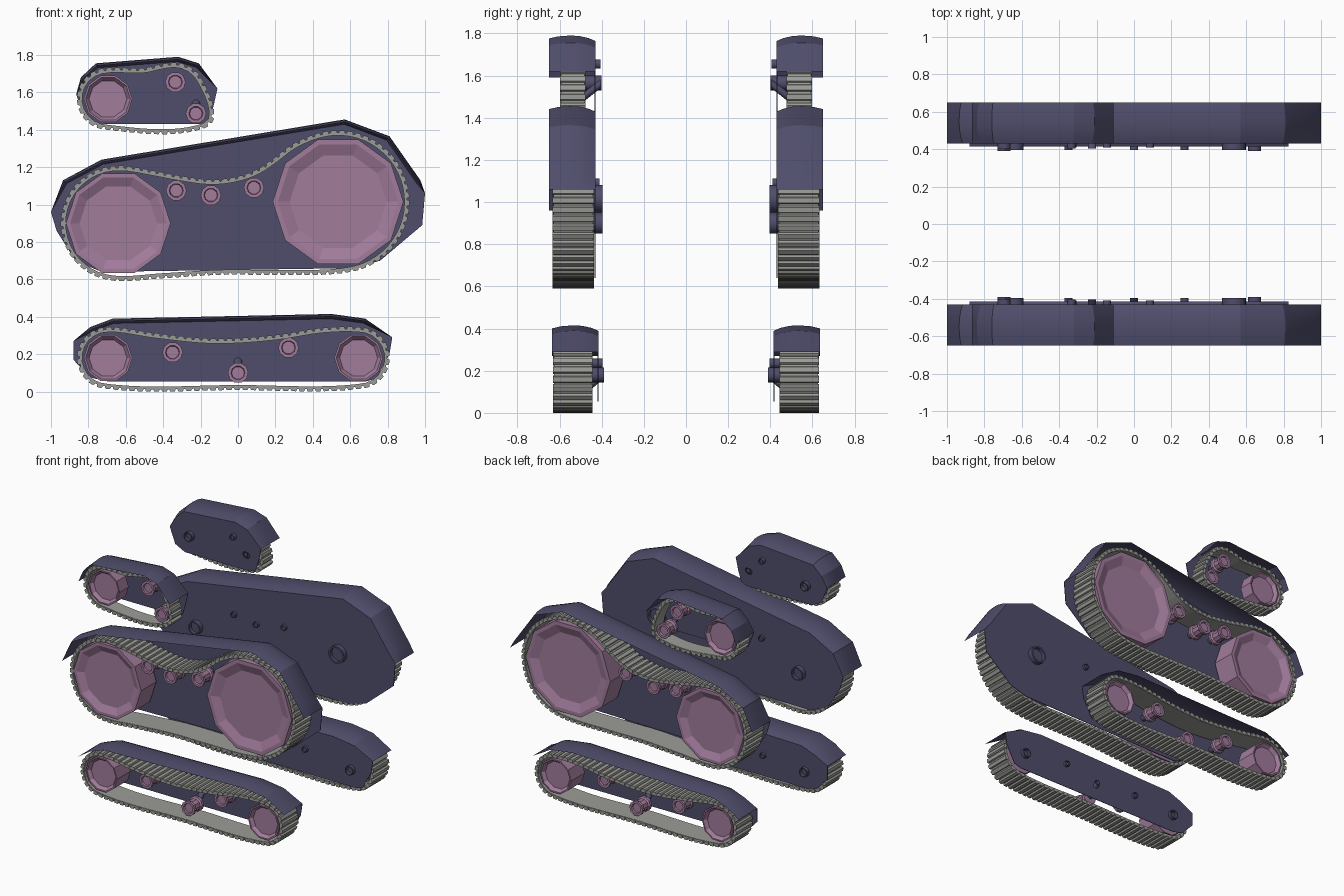
import bpy, bmesh, math
from mathutils import Vector

if "Cube" in bpy.data.objects:
    bpy.data.objects.remove(bpy.data.objects["Cube"])


def material(name, rgb):
    m = bpy.data.materials.new(name)
    m.diffuse_color = (*rgb, 1)
    m.use_nodes = True
    m.node_tree.nodes["Principled BSDF"].inputs["Base Color"].default_value = m.diffuse_color
    return m


BLUE = material("slate_blue", (0.078, 0.074, 0.145))
PINK = material("dusty_mauve", (0.36, 0.20, 0.33))
GREY = material("track_grey", (0.33, 0.33, 0.31))


def finish(name, bm, mat, smooth=None):
    """Turn a bmesh into an object mirrored to the other side of the vehicle."""
    bmesh.ops.recalc_face_normals(bm, faces=bm.faces[:])
    me = bpy.data.meshes.new(name)
    bm.to_mesh(me)
    bm.free()
    me.materials.append(mat)
    ob = bpy.data.objects.new(name, me)
    bpy.context.collection.objects.link(ob)
    if smooth:
        bpy.ops.object.select_all(action='DESELECT')
        ob.select_set(True)
        bpy.context.view_layer.objects.active = ob
        bpy.ops.object.shade_smooth_by_angle(angle=math.radians(smooth))
    mod = ob.modifiers.new("other_side", 'MIRROR')
    mod.use_axis = (False, True, False)
    mod.use_mirror_merge = False
    return ob


def lathe(bm, x, z, profile, sides):
    """Spin (radius, depth) points about a sideways axis through x, z."""
    rings = []
    for r, d in profile:
        if r == 0:
            rings.append([bm.verts.new((x, -d, z))] * sides)
        else:
            rings.append([bm.verts.new((x + r * math.cos(2 * math.pi * i / sides), -d,
                                        z + r * math.sin(2 * math.pi * i / sides)))
                          for i in range(sides)])
    for a, b in zip(rings, rings[1:]):
        for i in range(sides):
            j = (i + 1) % sides
            quad = list(dict.fromkeys((a[i], a[j], b[j], b[i])))
            bm.faces.new(quad)


def arc(cx, cz, r, a0, a1, n):
    angles = [math.radians(a0 + (a1 - a0) * i / n) for i in range(n + 1)]
    return [(cx + r * math.cos(a), cz + r * math.sin(a)) for a in angles]


def smooth_loop(pts, pitch):
    """Round a closed path and resample it evenly, one point per track link."""
    p = [Vector(q) for q in pts]
    n = len(p)
    tan = [((p[i] - p[i - 1]).normalized() + (p[(i + 1) % n] - p[i]).normalized()).normalized()
           for i in range(n)]
    fine = []
    for i in range(n):
        a, b = p[i], p[(i + 1) % n]
        k = (b - a).length
        for s in range(30):
            t = s / 30
            fine.append((2*t**3 - 3*t*t + 1) * a + (t**3 - 2*t*t + t) * k * tan[i]
                        + (3*t*t - 2*t**3) * b + (t**3 - t*t) * k * tan[(i + 1) % n])
    fine.append(fine[0])
    total = sum((b - a).length for a, b in zip(fine, fine[1:]))
    count = round(total / pitch)
    step, out, walked = total / count, [], 0.0
    for a, b in zip(fine, fine[1:]):
        length = (b - a).length
        while len(out) < count and len(out) * step <= walked + length:
            out.append(a.lerp(b, (len(out) * step - walked) / length))
        walked += length
    return out


def prism(bm, section, d0, d1):
    """Extrude an x, z section sideways."""
    a = [bm.verts.new((x, -d0, z)) for x, z in section]
    b = [bm.verts.new((x, -d1, z)) for x, z in section]
    bm.faces.new(a)
    bm.faces.new(b)
    for i in range(len(a)):
        j = (i + 1) % len(a)
        bm.faces.new((a[i], a[j], b[j], b[i]))


def track(name, path, d0, d1, pitch=0.043):
    pts = smooth_loop(path, pitch)
    n = len(pts)
    tans = [(pts[(i + 1) % n] - pts[i - 1]).normalized() for i in range(n)]
    nors = [Vector((-t.y, t.x)) for t in tans]
    bm = bmesh.new()
    # continuous belt
    rings = []
    for c, o in zip(pts, nors):
        rings.append([bm.verts.new((q.x, -d, q.y)) for q, d in
                      ((c - o * .011, d0 + .004), (c - o * .011, d1 - .004),
                       (c + o * .004, d1 - .004), (c + o * .004, d0 + .004))])
    for i in range(n):
        a, b = rings[i], rings[(i + 1) % n]
        for k in range(4):
            bm.faces.new((a[k], a[(k + 1) % 4], b[(k + 1) % 4], b[k]))
    # tread pads
    for c, t, o in zip(pts, tans, nors):
        w, v = t * pitch * .38, t * pitch * .28
        prism(bm, (c - w - o * .009, c + w - o * .009, c + w + o * .007,
                   c + v + o * .016, c - v + o * .016, c - w + o * .007), d0, d1)
    finish(name, bm, GREY)


def housing(name, top, bottom, d0, d1):
    """Side plate with an arched mudguard running over the top."""
    pts = [Vector(q) for q in top]

    def inset(amount):
        res = []
        for i, q in enumerate(pts):
            if 0 < i < len(pts) - 1:
                t = ((q - pts[i - 1]).normalized() + (pts[i + 1] - q).normalized()).normalized()
                q = q + Vector((t.y, -t.x)) * amount
            res.append(q)
        return res

    bm = bmesh.new()
    w = d1 - d0
    rows = [[bm.verts.new((q.x, -(d0 + w * f), q.y)) for q in inset(a)]
            for f, a in ((0, .026), (.15, .012), (.35, .002), (.55, 0), (.8, .004), (1, .014))]
    for a, b in zip(rows, rows[1:]):
        for i in range(len(pts) - 1):
            bm.faces.new((a[i], a[i + 1], b[i + 1], b[i]))
    finish(name + "_mudguard", bm, BLUE, 20)
    bm = bmesh.new()
    prism(bm, inset(.026) + [Vector(q) for q in bottom], d0, d0 + .004)
    finish(name + "_side_plate", bm, BLUE)


def wheel(name, x, z, r, hub, d0, d1, plate, dish=.74):
    bm = bmesh.new()
    lathe(bm, x, z, ((0, d0), (r, d0), (r, d1), (r * .92, d1),
                     (r * dish, d1 - .025), (0, d1 - .025)), 10)
    finish(name, bm, PINK)
    # hollow axle end poking through the plate
    bm = bmesh.new()
    e = plate - .035
    lathe(bm, x, z, ((0, e + .025), (hub * .8, e + .025), (hub * .8, e),
                     (hub, e), (hub, d0 + .01)), 16)
    finish(name + "_axle", bm, BLUE, 40)


def roller(name, x, z, d0, d1, plate, lift=0):
    bm = bmesh.new()
    lathe(bm, x, z, ((0, d0), (.055, d0), (.055, d0 + .02), (.045, d0 + .03), (.045, d1 - .03),
                     (.055, d1 - .02), (.055, d1), (.038, d1), (.034, d1 - .012),
                     (0, d1 - .012)), 10)
    finish(name, bm, PINK)
    # axle, slanted when the roller hangs below its mounting
    bm = bmesh.new()
    e = plate - .02
    lathe(bm, x, z, ((0, e + .012), (.017, e + .012), (.017, e), (.022, e), (.022, d0 + .01)), 12)
    for v in bm.verts:
        v.co.z += lift * (d0 + .01 + v.co.y) / (d0 + .01 - e)
    finish(name + "_axle", bm, BLUE, 40)


# main drive unit
housing("main", [(-1, .96), (-.935, 1.13), (-.73, 1.24), (.57, 1.455), (.81, 1.365),
                 (.975, 1.13), (1, 1.06)],
        [(.985, .89), (.76, .7), (.62, .66), (-.73, .64), (-.87, .7), (-.97, .86)], .43, .65)
wheel("main_rear_wheel", -.64, .9, .28, .05, .45, .63, .43)
wheel("main_front_wheel", .535, 1.015, .35, .065, .45, .63, .43)
for i, (x, z) in enumerate(((-.33, 1.075), (-.145, 1.05), (.085, 1.09))):
    roller(f"main_roller_{i}", x, z, .48, .6, .43)
track("main_track", arc(-.64, .9, .292, 265, 88, 9)
      + [(-.45, 1.165), (-.33, 1.142), (-.14, 1.118), (0, 1.135), (.1, 1.17), (.2, 1.235),
         (.3, 1.31)] + arc(.535, 1.015, .366, 102, -85, 10) + [(.2, .64), (-.1, .64), (-.4, .622)],
      .437, .633)

# lower unit
housing("lower", [(-.88, .27), (-.79, .345), (-.67, .39), (.5, .415), (.68, .39), (.825, .29)],
        [(.81, .2), (.74, .07), (.68, .053), (-.7, .055), (-.79, .075), (-.88, .17)], .415, .635)
wheel("lower_rear_wheel", -.695, .18, .13, .035, .46, .62, .425, .78)
wheel("lower_front_wheel", .645, .18, .13, .035, .46, .62, .425, .78)
roller("lower_rear_roller", -.35, .21, .48, .59, .415)
roller("lower_front_roller", .27, .235, .48, .59, .415)
roller("lower_hanging_roller", 0, .1, .48, .59, .415, .08)
track("lower_track", arc(-.695, .18, .15, 270, 85, 7)
      + [(-.45, .298), (-.13, .268), (.2, .287), (.45, .325)]
      + arc(.645, .18, .15, 93, -90, 7) + [(0, .024)], .443, .63)

# upper unit
housing("upper", [(-.865, 1.59), (-.84, 1.68), (-.76, 1.755), (-.32, 1.79), (-.21, 1.755),
                  (-.11, 1.62)],
        [(-.13, 1.53), (-.155, 1.45), (-.2, 1.43), (-.74, 1.43), (-.82, 1.47), (-.855, 1.56)],
        .43, .65)
wheel("upper_wheel", -.695, 1.565, .13, .035, .485, .59, .435, .78)
roller("upper_top_roller", -.335, 1.655, .49, .59, .425)
roller("upper_hanging_roller", -.225, 1.487, .49, .59, .425, .075)
track("upper_track", arc(-.695, 1.565, .15, 270, 90, 7)
      + [(-.5, 1.715), (-.4, 1.737), (-.32, 1.743), (-.24, 1.705), (-.18, 1.61), (-.145, 1.51),
         (-.15, 1.45), (-.2, 1.418)], .477, .597)
